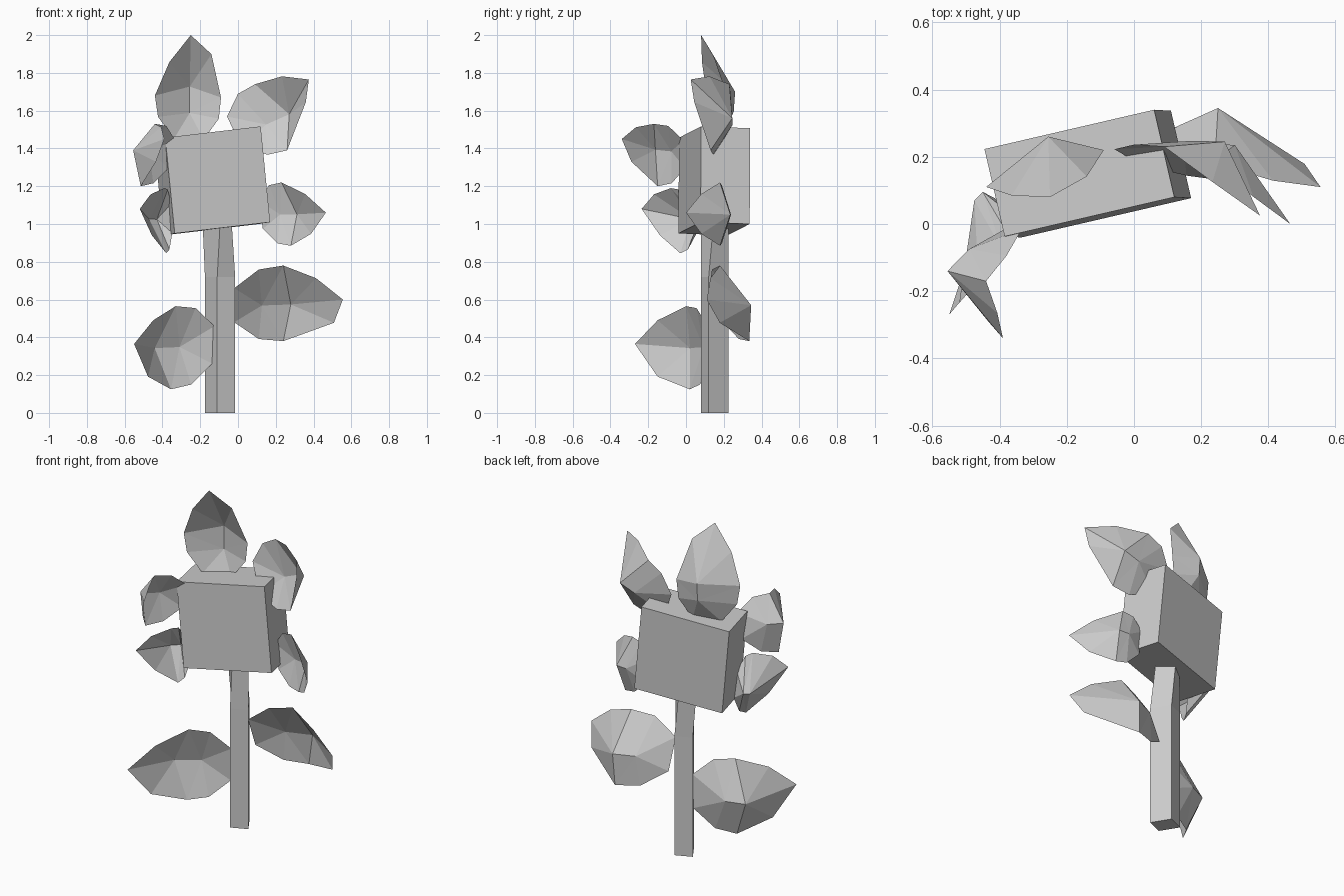
import bpy, bmesh
from mathutils import Vector as V

if "Cube" in bpy.data.objects:
    bpy.data.objects.remove(bpy.data.objects["Cube"])


def make_object(name, verts, faces):
    bm = bmesh.new()
    vs = [bm.verts.new(v) for v in verts]
    for f in faces:
        bm.faces.new([vs[i] for i in f])
    bmesh.ops.recalc_face_normals(bm, faces=bm.faces[:])
    mesh = bpy.data.meshes.new(name)
    bm.to_mesh(mesh)
    bm.free()
    ob = bpy.data.objects.new(name, mesh)
    bpy.context.collection.objects.link(ob)
    return ob


def petal(name, base, tip, a, b, back, blunt=(.55, .2)):
    """Cupped low-poly petal: a rim through base, sides a/b and tip, with
    an outer ridge through back and a shallower ridge inside the cup.
    blunt = how far along and how far out the b-side shoulder sits."""
    base, tip, a, b, back = map(V, (base, tip, a, b, back))
    mid = (a + b) / 2
    half = (a - b) / 2
    hip = base.lerp(mid, .5)
    rim = [base + half * .45, hip + half * .92, a, a.lerp(tip, .55) + half * .16, tip,
           b.lerp(tip, blunt[0]) - half * blunt[1], b, hip - half * .92, base - half * .45]
    outer = [back.lerp(base, .45) + (back - mid) * .35, back]
    inner = [outer[0].lerp(hip, .25), back.lerp((mid + tip) / 2, .2)]
    faces = []
    for r0, r1 in ((9, 10), (11, 12)):
        faces += [(i, (i + 1) % 9, r1 if 2 <= i <= 5 else r0) for i in range(9)]
        faces += [(2, r1, r0), (6, r0, r1)]
    return make_object(name, rim + outer + inner, faces)


# Block head, turned and tilted
corner = V((-.335, -.04, .95))
across, depth, up = V((.505, .117, .06)), V((-.06, .26, -.01)), V((-.05, .003, .507))
make_object("flower_head",
            [corner + across * i + depth * j + up * k
             for k in (0, 1) for i, j in ((0, 0), (1, 0), (1, 1), (0, 1))],
            [(0, 1, 2, 3), (4, 5, 6, 7)] +
            [(i, (i + 1) % 4, (i + 1) % 4 + 4, i + 4) for i in range(4)])

# Square stem with a slight twist near the top
low = [(-.11, .08), (-.015, .12), (-.08, .225), (-.175, .185)]
high = [(-.095, .08), (-.033, .145), (-.11, .225), (-.187, .165)]
rings = [(low, 0), (low, .72), (high, 1.0)]
make_object("stem", [(x, y, z) for ring, z in rings for x, y in ring],
            [(0, 1, 2, 3), (8, 9, 10, 11)] +
            [(r + i, r + (i + 1) % 4, r + (i + 1) % 4 + 4, r + i + 4)
             for r in (0, 4) for i in range(4)])

# Petals around the head
petal("top_petal", (-.26, .17, 1.45), (-.25, .08, 2), (-.44, .11, 1.68),
      (-.09, .22, 1.67), (-.255, .26, 1.7), (.7, .35))
petal("upper_right_petal", (-.02, .2, 1.49), (.375, .025, 1.765), (.09, .23, 1.74),
      (.26, .13, 1.39), (.27, .245, 1.56), (.75, .15))
petal("lower_right_petal", (.12, .2, 1.05), (.465, 0, 1.06), (.23, .18, 1.22),
      (.28, .18, .885), (.3, .235, 1.05))
petal("upper_left_petal", (-.35, -.01, 1.37), (-.39, -.34, 1.45), (-.44, -.17, 1.53),
      (-.515, -.15, 1.2), (-.555, -.14, 1.39), (.75, .35))
petal("lower_left_petal", (-.35, .03, 1.03), (-.52, -.235, 1.08), (-.39, -.08, 1.19),
      (-.38, -.03, .845), (-.475, .07, 1.02))

# Leaves on the stem
petal("left_leaf", (-.13, .12, .36), (-.55, -.27, .365), (-.33, .0, .565),
      (-.355, .02, .125), (-.44, .06, .34), (.6, .35))
petal("right_leaf", (-.02, .16, .57), (.555, .11, .6), (.24, .18, .78),
      (.24, .335, .38), (.25, .345, .57), (.85, .45))
